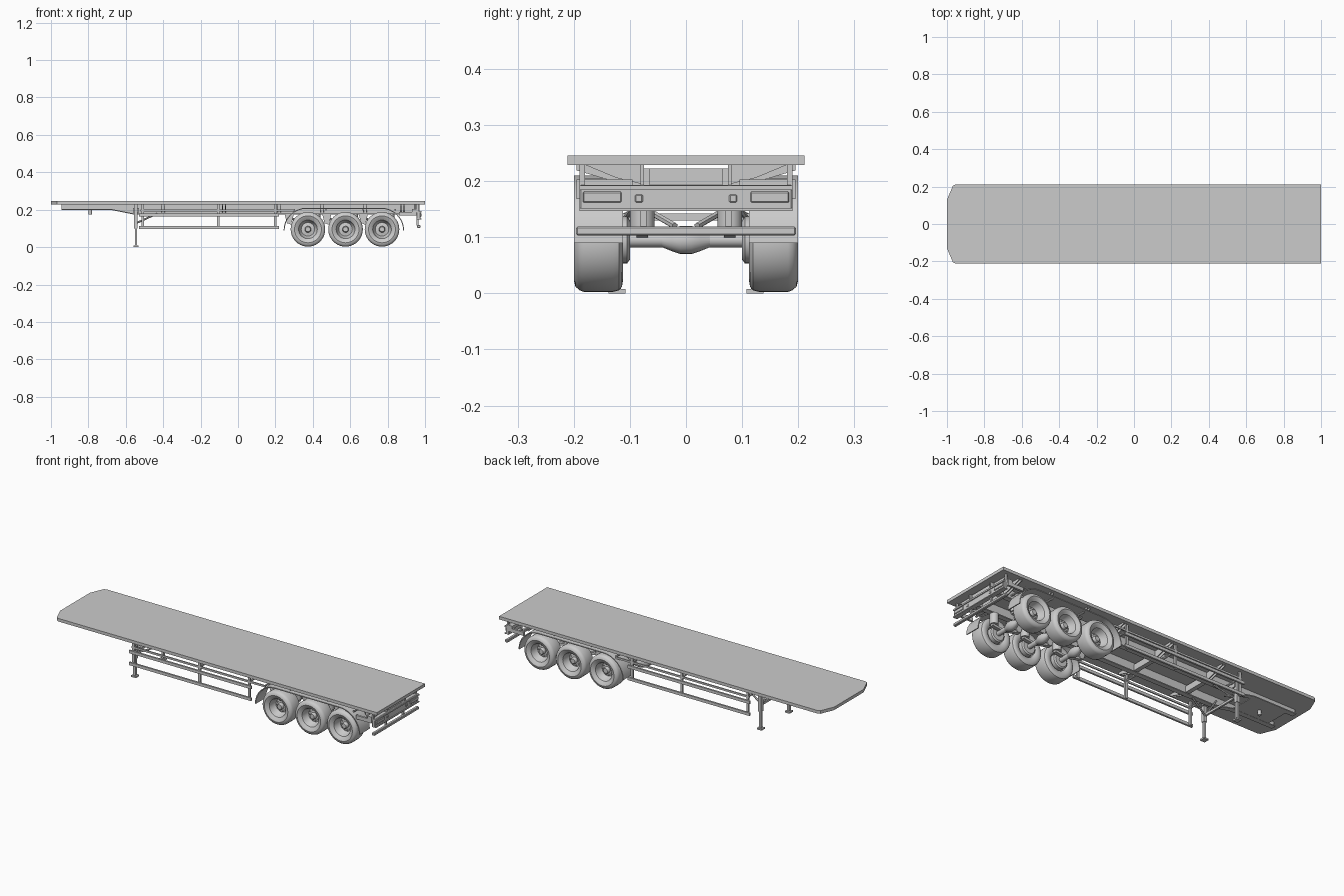
import bpy, bmesh, math
from mathutils import Vector, Matrix

if "Cube" in bpy.data.objects:
    bpy.data.objects.remove(bpy.data.objects["Cube"])

def finish(name, bm, smooth=False):
    bmesh.ops.recalc_face_normals(bm, faces=bm.faces)
    me = bpy.data.meshes.new(name)
    bm.to_mesh(me)
    bm.free()
    ob = bpy.data.objects.new(name, me)
    bpy.context.collection.objects.link(ob)
    if smooth:
        bpy.ops.object.select_all(action='DESELECT')
        ob.select_set(True)
        bpy.context.view_layer.objects.active = ob
        bpy.ops.object.shade_smooth_by_angle(angle=math.radians(35))
    return ob

def box(name, x, y, z, bevel=0):
    """Box from (min, max) ranges."""
    bm = bmesh.new()
    bmesh.ops.create_cube(bm, size=1)
    for v in bm.verts:
        v.co = [(r[0] + r[1]) / 2 + c * (r[1] - r[0]) for r, c in zip((x, y, z), v.co)]
    if bevel:
        bmesh.ops.bevel(bm, geom=bm.edges[:], offset=bevel, segments=1, affect='EDGES')
    return finish(name, bm)

def prism(name, pts, axis, lo, hi, smooth=False):
    """Extrude a 2D outline along axis: X uses (y,z), Y uses (x,z), Z uses (x,y)."""
    put = {'X': lambda a, b, t: (t, a, b), 'Y': lambda a, b, t: (a, t, b), 'Z': lambda a, b, t: (a, b, t)}[axis]
    bm = bmesh.new()
    A = [bm.verts.new(put(a, b, lo)) for a, b in pts]
    B = [bm.verts.new(put(a, b, hi)) for a, b in pts]
    bm.faces.new(A)
    bm.faces.new(B[::-1])
    n = len(pts)
    for i in range(n):
        bm.faces.new((A[i], B[i], B[(i + 1) % n], A[(i + 1) % n]))
    return finish(name, bm, smooth)

def strip(name, path, t, lo, hi, smooth=False):
    """Sheet of thickness t following an (x,z) path, extruded along y."""
    P = [Vector(p) for p in path]
    off = []
    for i, p in enumerate(P):
        d = (P[min(i + 1, len(P) - 1)] - P[max(i - 1, 0)]).normalized()
        off.append(p + Vector((d.y, -d.x)) * t)
    return prism(name, [tuple(p) for p in P + off[::-1]], 'Y', lo, hi, smooth)

def lathe(name, prof, loc, side, steps=40):
    """Spin (radius, y) profile round the y axis."""
    bm = bmesh.new()
    vs = [bm.verts.new((r, side * y, 0)) for r, y in prof]
    es = [bm.edges.new(p) for p in zip(vs, vs[1:])]
    bmesh.ops.spin(bm, geom=vs + es, cent=(0, 0, 0), axis=(0, 1, 0), angle=math.tau, steps=steps)
    bmesh.ops.remove_doubles(bm, verts=bm.verts, dist=1e-5)
    bmesh.ops.translate(bm, verts=bm.verts, vec=loc)
    return finish(name, bm, True)

def rod(name, a, b, r, n=12):
    a, b = Vector(a), Vector(b)
    d = b - a
    bm = bmesh.new()
    m = Matrix.Translation((a + b) / 2) @ d.to_track_quat('Z', 'Y').to_matrix().to_4x4()
    bmesh.ops.create_cone(bm, segments=n, radius1=r, radius2=r, depth=d.length, cap_ends=True, matrix=m)
    return finish(name, bm, n > 6)

def span(s, a, b):
    return tuple(sorted((s * a, s * b)))

# Deck with clipped front corners
half = [(-1, .13), (-.968, .205), (-.955, .211), (1, .211)]
prism('deck', half + [(x, -y) for x, y in half[::-1]], 'Z', .229, .246)

# Main I-beams: deep at the back, shallow over the coupling
under = [(-.945, .199), (-.68, .199), (-.56, .175), (.97, .175)]
for s in (-1, 1):
    prism('main_beam_web', [(-.945, .229)] + under + [(.97, .229)], 'Y', *span(s, .075, .081))
    strip('main_beam_flange', under, -.005, *span(s, .064, .092))

# Cross members and tapered outriggers
for x in (-.4, -.075, .22, .45, .68, .88):
    box('cross_member', (x - .012, x + .012), (-.075, .075), (.188, .222))
    for s in (-1, 1):
        for dx in (-.01, .006):
            prism('outrigger', [(s * .08, .229), (s * .195, .229), (s * .195, .219), (s * .08, .185)],
                  'X', x + dx, x + dx + .004)
box('coupling_plate', (-.9, -.68), (-.075, .075), (.2, .205))
rod('coupling_pin', (-.79, 0, .175), (-.79, 0, .2), .009)

# Landing legs with cross bar and braces
for s in (-1, 1):
    y = s * .123
    box('landing_leg_outer', (-.555, -.536), (y - .01, y + .01), (.1, .229))
    box('landing_leg_inner', (-.552, -.539), (y - .007, y + .007), (.008, .1))
    box('landing_foot', (-.56, -.531), (y - .015, y + .015), (0, .008))
    box('leg_mount', (-.562, -.53), span(s, .075, .123), (.185, .21))
    rod('leg_brace', (-.545, s * .115, .135), (-.545, s * .03, .18), .005, 6)
    rod('leg_stay', (-.54, s * .11, .13), (-.43, s * .078, .18), .005, 6)
box('leg_cross_bar', (-.55, -.54), (-.123, .123), (.13, .142))

# Side guards
for s in (-1, 1):
    box('side_guard_lower', (-.53, .22), span(s, .19, .2), (.097, .113))
    box('side_guard_upper', (-.53, .22), span(s, .19, .2), (.163, .179))
    for x in (-.51, -.105, .2):
        box('side_guard_post', (x - .007, x + .007), span(s, .18, .19), (.097, .229))
        rod('side_guard_arm', (x, s * .08, .195), (x, s * .185, .195), .006, 6)
    box('side_channel', (-.52, .3), span(s, .183, .19), (.19, .2))

# Wheels, axles and suspension
tyre = [(.054, .19), (.06, .195), (.072, .2), (.083, .197), (.0895, .19), (.0925, .182), (.0925, .13),
        (.0895, .119), (.083, .114), (.07, .112), (.054, .116)]
rim = [(0, .172), (.013, .172), (.016, .168), (.017, .154), (.036, .15), (.041, .156), (.047, .18),
       (.05, .188), (.054, .19)]
back = [(.054, .116), (.047, .122), (.045, .14), (0, .14)]
for x in (.374, .575, .77):
    for s in (-1, 1):
        lathe('wheel', rim + tyre + back[1:], (x, 0, .095), s)
        for i in range(10):
            a = math.tau * i / 10
            c = (x + .028 * math.cos(a), .095 + .028 * math.sin(a))
            rod('wheel_bolt', (c[0], s * .15, c[1]), (c[0], s * .157, c[1]), .0028, 6)
        lathe('brake_drum', [(0, .1), (.035, .1), (.042, .105), (.042, .14)], (x, 0, .095), s, 20)
        # Trailing arm, hanger and air spring
        strip('trailing_arm', [(x - .1, .135), (x - .05, .125), (x, .11), (x + .06, .118)], .012, *span(s, .068, .088))
        prism('arm_hanger', [(x - .125, .18), (x - .075, .18), (x - .088, .125), (x - .112, .125)], 'Y', *span(s, .064, .092))
        rod('air_spring', (x + .045, s * .078, .118), (x + .045, s * .078, .178), .022, 16)
        rod('axle_strut', (x, s * .02, .12), (x - .08, s * .072, .15), .006, 6)
    rod('axle', (x, -.14, .095), (x, .14, .095), .013, 16)
    lathe('axle_housing', [(0, -.045), (.012, -.045), (.02, -.025), (.025, -.01), (.025, .01),
                           (.02, .025), (.012, .045), (0, .045)], (x, 0, .095), 1, 20)

# Long mudguard curving down at both ends
def arc(cx, a0, a1):
    return [(cx + .123 * math.cos(math.radians(a0 + (a1 - a0) * i / 8)),
             .09 + .12 * math.sin(math.radians(a0 + (a1 - a0) * i / 8))) for i in range(9)]
for s in (-1, 1):
    strip('mudguard', arc(.367, 180, 90) + arc(.765, 90, 0), .005, *span(s, .112, .2), True)
    for x in (.3, .47, .67, .84):
        rod('mudguard_bracket', (x, s * .08, .2), (x, s * .185, .2), .005, 6)

# Rear light panel and underrun bar
box('rear_light_panel', (.955, .975), (-.19, .19), (.148, .193), .003)
box('panel_top_lip', (.955, .98), (-.19, .19), (.184, .192))
box('panel_bottom_lip', (.955, .98), (-.19, .19), (.147, .152))
box('underrun_bar', (.958, .975), (-.196, .196), (.103, .119), .003)
for s in (-1, 1):
    box('rear_lamp', (.974, .98), span(s, .115, .184), (.162, .181), .002)
    box('marker_lamp', (.974, .979), span(s, .077, .091), (.162, .176), .002)
    box('underrun_support', (.955, .965), span(s, .07, .081), (.115, .16))
    box('panel_strut', (.955, .965), span(s, .18, .19), (.19, .229))
    box('rear_side_bracket', (.86, .955), span(s, .183, .195), (.168, .188))
    box('rear_bracket', (.93, .955), span(s, .095, .195), (.185, .203))
    prism('rear_gusset', [(s * .08, .229), (s * .18, .229), (s * .125, .206), (s * .08, .195)], 'X', .945, .95)
box('rear_cross_member', (.95, .965), (-.065, .065), (.19, .222))
